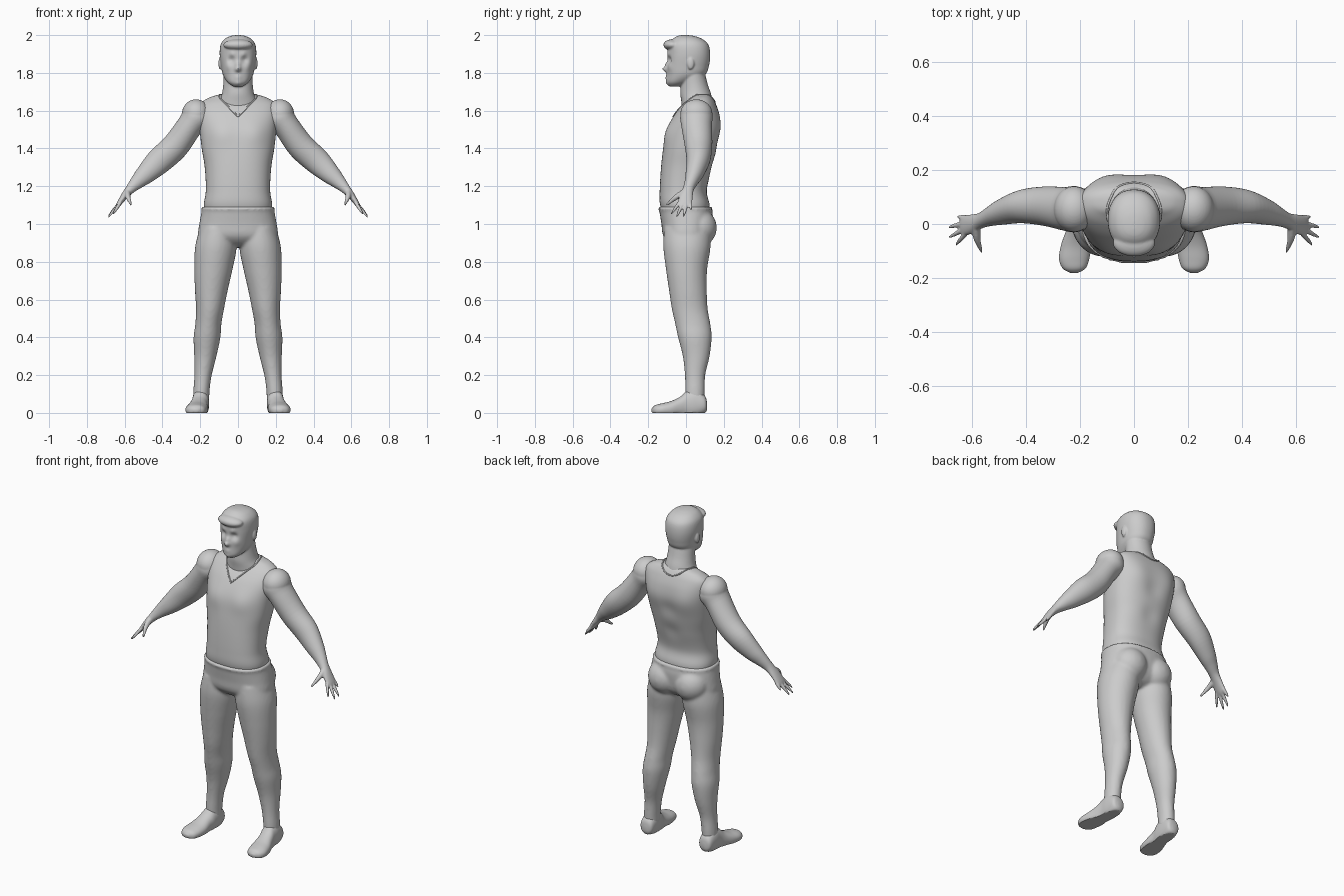
import bpy, bmesh, math
from mathutils import Vector, Matrix
from mathutils.bvhtree import BVHTree

cube = bpy.data.objects.get("Cube")
if cube:
    bpy.data.objects.remove(cube)

grey = bpy.data.materials.new("plain grey")
grey.use_nodes = True
grey.diffuse_color = (0.6, 0.6, 0.6, 1)
grey.node_tree.nodes["Principled BSDF"].inputs["Base Color"].default_value = (0.6, 0.6, 0.6, 1)

X, Y, Z = Vector((1, 0, 0)), Vector((0, 1, 0)), Vector((0, 0, 1))


def spline(rows, steps):
    """Smoothly interpolate rows of numbers."""
    out = []
    last = len(rows) - 1
    for i in range(last):
        a, b, c, d = (rows[max(0, min(last, i + k))] for k in (-1, 0, 1, 2))
        for s in range(steps):
            t = s / steps
            out.append([q + 0.5 * t * (r - p + t * (2 * p - 5 * q + 4 * r - w + t * (3 * (q - r) + w - p)))
                        for p, q, r, w in zip(a, b, c, d)])
    out.append(list(rows[-1]))
    return out


def loft(bm, rows, u=X, v=Y, power=2.0, sides=40, steps=5):
    """Skin rounded sections given as x, y, z, half size on u, half size on v."""
    rings = []
    for x, y, z, a, b in spline(rows, steps):
        ring = []
        for k in range(sides):
            t = math.tau * k / sides
            c, s = math.cos(t), math.sin(t)
            c = math.copysign(abs(c) ** (2 / power), c)
            s = math.copysign(abs(s) ** (2 / power), s)
            ring.append(bm.verts.new(Vector((x, y, z)) + u * (a * c) + v * (b * s)))
        rings.append(ring)
    for low, high in zip(rings, rings[1:]):
        for k in range(sides):
            n = (k + 1) % sides
            bm.faces.new((low[k], low[n], high[n], high[k]))
    bm.faces.new(rings[0][::-1])
    bm.faces.new(rings[-1])


def upright(rows):
    """Turn height, front, back, half width into sections."""
    return [(0, (f + b) / 2, z, a, (b - f) / 2) for z, f, b, a in rows]


def ball(bm, centre, radii):
    m = Matrix.Translation(centre) @ Matrix.Diagonal((*radii, 1))
    bmesh.ops.create_uvsphere(bm, u_segments=32, v_segments=20, radius=1, matrix=m)


def push(bm, centre, radius, dy):
    """Push a soft bump or dent along y, on both sides."""
    for s in ((1, -1) if centre[0] else (1,)):
        c = Vector((centre[0] * s, *centre[1:]))
        for vert in bm.verts:
            vert.co.y += dy * math.exp(-((vert.co - c).length / radius) ** 2)


def finish(bm, name, voxel=0, smooth=0, mirror=False):
    bmesh.ops.recalc_face_normals(bm, faces=bm.faces)
    mesh = bpy.data.meshes.new(name)
    bm.to_mesh(mesh)
    bm.free()
    mesh.materials.append(grey)
    mesh.shade_smooth()
    ob = bpy.data.objects.new(name, mesh)
    bpy.context.collection.objects.link(ob)
    if voxel:
        mod = ob.modifiers.new("blend", 'REMESH')
        mod.mode = 'VOXEL'
        mod.voxel_size = voxel
        mod.use_smooth_shade = True
    if smooth:
        mod = ob.modifiers.new("soften", 'SMOOTH')
        mod.factor = 0.5
        mod.iterations = smooth
    if mirror:
        ob.modifiers.new("mirror", 'MIRROR')
    return ob


# Head with face, hair and neck
bm = bmesh.new()
loft(bm, upright([(1.728, -.085, -.03, .025), (1.75, -.1, .02, .055), (1.79, -.1, .1, .08),
                  (1.84, -.1, .122, .09), (1.9, -.097, .128, .097), (1.95, -.095, .118, .092),
                  (1.98, -.07, .085, .07), (1.995, -.045, .045, .04), (2, -.02, .01, .01)]),
     power=2.2, sides=72, steps=8)
push(bm, (.034, -.09, 1.868), .02, .015)
push(bm, (.03, -.095, 1.897), .016, -.006)
push(bm, (.05, -.08, 1.83), .02, -.005)
push(bm, (0, -.1, 1.845), .013, -.012)
push(bm, (0, -.1, 1.82), .014, -.028)
push(bm, (0, -.1, 1.777), .018, -.008)
push(bm, (0, -.1, 1.742), .018, -.008)
ball(bm, (0, -.07, 1.948), (.078, .05, .03))
for s in (1, -1):
    ball(bm, (.094 * s, .025, 1.85), (.01, .018, .032))
loft(bm, upright([(1.6, -.02, .13, .11), (1.65, -.025, .138, .1), (1.69, -.03, .132, .085),
                  (1.74, -.028, .115, .078), (1.8, -.03, .1, .076)]))
finish(bm, "head", .005, 3)

# Shirt
bm = bmesh.new()
loft(bm, upright([(1.03, -.11, .12, .17), (1.1, -.137, .125, .181), (1.18, -.139, .11, .17),
                  (1.3, -.132, .14, .176), (1.4, -.12, .163, .192), (1.5, -.098, .178, .203),
                  (1.58, -.06, .174, .21), (1.635, -.015, .158, .2), (1.668, .022, .14, .155),
                  (1.685, .035, .125, .1)]), power=2.4, sides=72, steps=7)
push(bm, (.09, -.1, 1.48), .07, -.012)
push(bm, (.11, .16, 1.52), .08, .012)
push(bm, (0, .15, 1.3), .05, -.008)
push(bm, (0, .17, 1.45), .05, -.008)
tree = BVHTree.FromBMesh(bm)
finish(bm, "shirt")

# Raised collar edge that follows the shirt
half = [(0, -.07, 1.57), (.05, -.03, 1.62), (.1, .03, 1.68), (.085, .1, 1.685), (.05, .14, 1.66), (0, .15, 1.645)]
loop = half + [(-x, y, z) for x, y, z in half[-2::-1]]
curve = bpy.data.curves.new("collar", 'CURVE')
curve.dimensions = '3D'
curve.bevel_depth = .004
points = [tree.find_nearest(Vector(p))[0] for p in spline(loop, 8)[:-1]]
line = curve.splines.new('POLY')
line.points.add(len(points) - 1)
for p, co in zip(line.points, points):
    p.co = (*co, 1)
line.use_cyclic_u = True
curve.materials.append(grey)
bpy.context.collection.objects.link(bpy.data.objects.new("collar", curve))

# Trousers: hips, buttocks, legs and waistband
bm = bmesh.new()
loft(bm, upright([(1.085, -.143, .134, .19), (1.05, -.138, .142, .196), (1, -.13, .14, .205),
                  (.94, -.122, .13, .212), (.9, -.09, .1, .19), (.88, -.05, .06, .12)]), power=2.3)
loft(bm, upright([(1.07, -.14, .136, .186), (1.08, -.148, .142, .196), (1.092, -.14, .134, .188)]), power=2.3)
for s in (1, -1):
    ball(bm, (.088 * s, .068, .98), (.1, .095, .1))
    leg = [(.11, .005, .98, .09, .12), (.117, .005, .88, .11, .125), (.13, .003, .76, .101, .109),
           (.141, .01, .65, .087, .1), (.148, .02, .55, .074, .095), (.157, .036, .47, .069, .093),
           (.164, .047, .4, .071, .089), (.173, .054, .3, .059, .071), (.185, .048, .2, .046, .054),
           (.193, .047, .12, .043, .052), (.195, .047, .06, .042, .05)]
    loft(bm, [(x * s, *rest) for x, *rest in leg])
finish(bm, "trousers", .009, 5)

# Shoes with flat soles
bm = bmesh.new()
loft(bm, [(.197, .112, .035, .012, .015), (.197, .1, .045, .038, .045), (.198, .05, .05, .045, .075),
          (.2, .005, .045, .045, .07), (.207, -.03, .032, .047, .054), (.215, -.08, .02, .056, .042),
          (.222, -.13, .016, .056, .034), (.222, -.165, .014, .042, .026), (.222, -.182, .014, .012, .008)],
     u=X, v=Z, power=2.2)
for vert in bm.verts:
    vert.co.z = max(0, vert.co.z)
shoes = finish(bm, "shoes", mirror=True)

# Arms: shoulder, arm, palm, fingers and thumb
bm = bmesh.new()
across = Vector((.75, 0, .66))
ball(bm, (.222, .055, 1.583), (.075, .085, .077))
loft(bm, [(.17, .055, 1.6, .05, .06), (.215, .055, 1.572, .08, .085), (.255, .056, 1.52, .07, .081),
          (.33, .066, 1.415, .072, .073), (.415, .065, 1.335, .07, .062), (.49, .045, 1.262, .053, .048),
          (.535, .028, 1.22, .038, .036), (.57, .012, 1.185, .026, .03), (.6, 0, 1.15, .019, .036),
          (.63, -.005, 1.108, .013, .038), (.64, -.006, 1.095, .008, .032)], u=across)
tips = [(.662, -.078, 1.052), (.687, -.05, 1.036), (.688, -.012, 1.04), (.655, .026, 1.075)]
for i, (x, y, z) in enumerate(tips):
    base = Vector((.622, -.034 + .019 * i, 1.115))
    tip = Vector((x, y, z))
    loft(bm, [(*base, .01, .011), (*base.lerp(tip, .6), .009, .009), (*tip, .004, .004)], u=across, sides=16)
loft(bm, [(.585, -.01, 1.165, .016, .02), (.582, -.055, 1.14, .013, .014), (.565, -.104, 1.1, .005, .006)],
     u=X, v=Vector((0, -.63, .77)), sides=16)
finish(bm, "arms", .005, 3, mirror=True)

# Keep the sole edge crisp
bpy.ops.object.select_all(action='DESELECT')
shoes.select_set(True)
bpy.context.view_layer.objects.active = shoes
bpy.ops.object.shade_smooth_by_angle(angle=math.radians(40))
